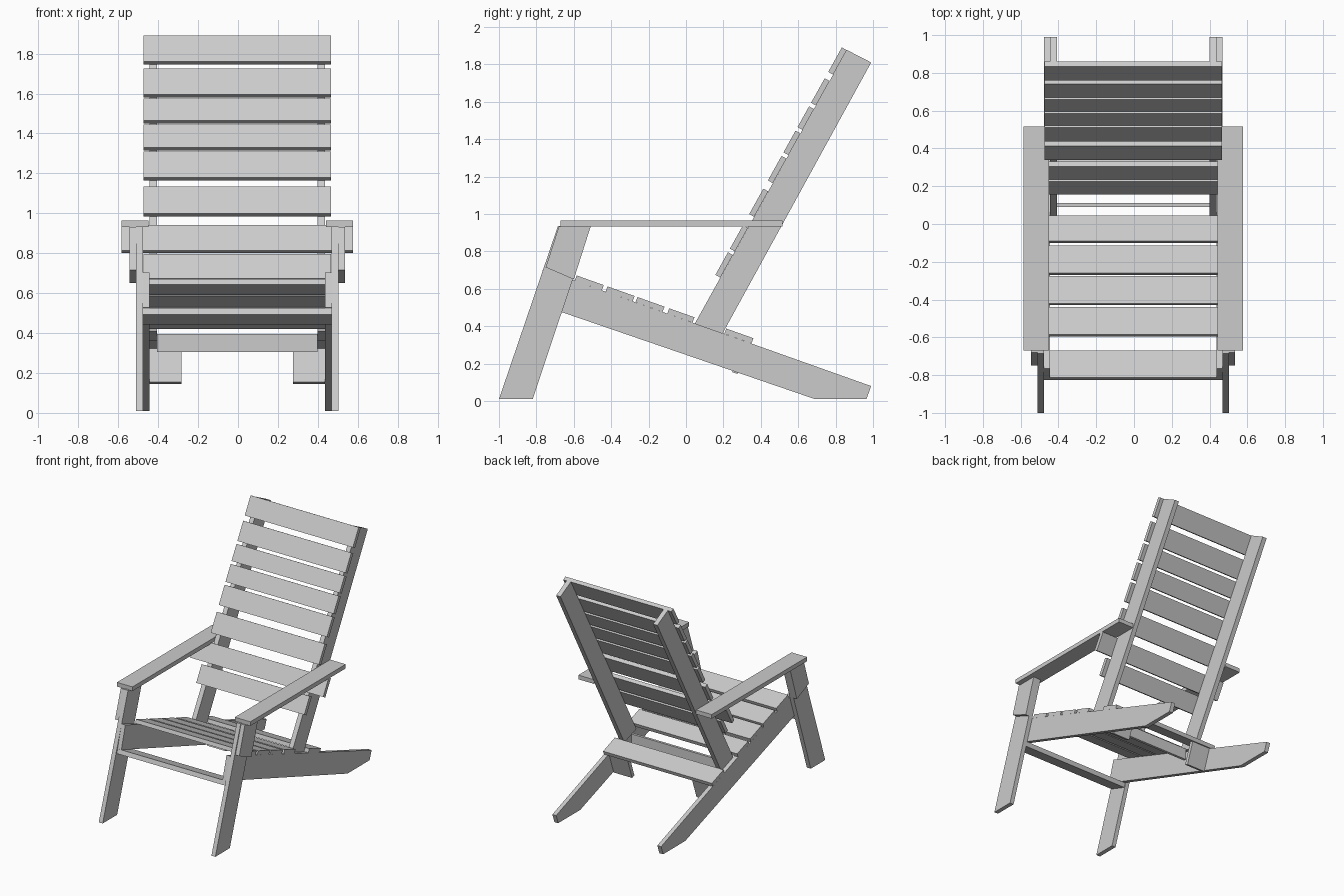
import bpy, bmesh
from mathutils import Vector

if "Cube" in bpy.data.objects:
    bpy.data.objects.remove(bpy.data.objects["Cube"])

CX = -0.004  # small sideways offset of the whole chair


def prism(name, profile, x0, x1, mirror=False):
    """Extrude a side profile (y, z) from x0 to x1, optionally mirrored in x."""
    bm = bmesh.new()
    face = bm.faces.new([bm.verts.new((x0, y, z)) for y, z in profile])
    ext = bmesh.ops.extrude_face_region(bm, geom=[face])
    moved = [v for v in ext["geom"] if isinstance(v, bmesh.types.BMVert)]
    bmesh.ops.translate(bm, vec=(x1 - x0, 0, 0), verts=moved)
    bmesh.ops.recalc_face_normals(bm, faces=bm.faces)
    mesh = bpy.data.meshes.new(name)
    bm.to_mesh(mesh)
    bm.free()
    ob = bpy.data.objects.new(name, mesh)
    ob.location.x = CX
    bpy.context.collection.objects.link(ob)
    if mirror:
        ob.modifiers.new("mirror", 'MIRROR')
    return ob


def plank(name, a, b, t, half, mirror_from=None):
    """Board whose side section runs a to b, with thickness t to the left of a-b."""
    a, b = Vector(a), Vector(b)
    d = (b - a).normalized()
    n = Vector((-d.y, d.x)) * t
    x0 = -half if mirror_from is None else mirror_from
    return prism(name, [a, b, b + n, a + n], x0, half, mirror_from is not None)


def rail_z(y):
    """Height of the seat rail's top edge."""
    return 0.645 - 0.355 * (y + 0.6)


# Front legs
prism("front_legs", [(-1.0, 0.01), (-0.82, 0.01), (-0.51, 0.935), (-0.685, 0.935)],
      0.473, 0.507, True)

# Seat rails that run back to the ground
prism("seat_rails", [(-0.815, 0.527), (0.69, 0.01), (0.965, 0.01), (0.99, 0.08),
                     (-0.765, rail_z(-0.765))], 0.44, 0.473, True)

# Back posts
prism("back_posts", [(0.045, 0.41), (0.195, 0.36), (0.99, 1.81), (0.86, 1.877)],
      0.403, 0.44, True)

# Armrests and the brackets below them
prism("armrests", [(-0.67, 0.932), (0.515, 0.932), (0.515, 0.965), (-0.67, 0.965)],
      0.445, 0.58, True)
prism("arm_brackets", [(-0.75, 0.715), (-0.60, 0.65), (-0.51, 0.932), (-0.68, 0.932)],
      0.507, 0.54, True)

# Back slats: top and bottom heights; the seventh is wide and carries the armrests
back = [(1.89, 1.745), (1.725, 1.58), (1.575, 1.45), (1.445, 1.315),
        (1.31, 1.165), (1.135, 0.985), (0.94, 0.80), (0.795, 0.66)]
for i, (top, bottom) in enumerate(back):
    def post_y(z):
        return 0.86 + (z - 1.877) * 0.556
    zt = top - 0.014
    plank(f"back_slat_{i + 1}", (post_y(bottom), bottom), (post_y(zt), zt), 0.03,
          0.58 if i == 6 else 0.47)

# Seat slats, the last one behind the back posts
for i, (y0, y1) in enumerate([(-0.595, -0.45), (-0.43, -0.285), (-0.27, -0.125),
                              (-0.10, 0.035), (0.205, 0.35)]):
    plank(f"seat_slat_{i + 1}", (y0, rail_z(y0)), (y1, rail_z(y1)), 0.03, 0.473)

# Stretcher plank under the front of the rails
plank("front_stretcher", (-0.825, 0.493), (-0.68, 0.443), 0.035, 0.473)

# Cross board between the feet of the back posts
prism("back_foot_board", [(0.09, 0.305), (0.11, 0.305), (0.11, 0.395), (0.09, 0.395)],
      -0.403, 0.403)

# Blocks inside the rails below the rear slat
plank("rear_blocks", (0.275, 0.145), (0.335, 0.315), 0.03, 0.44, mirror_from=0.28)
